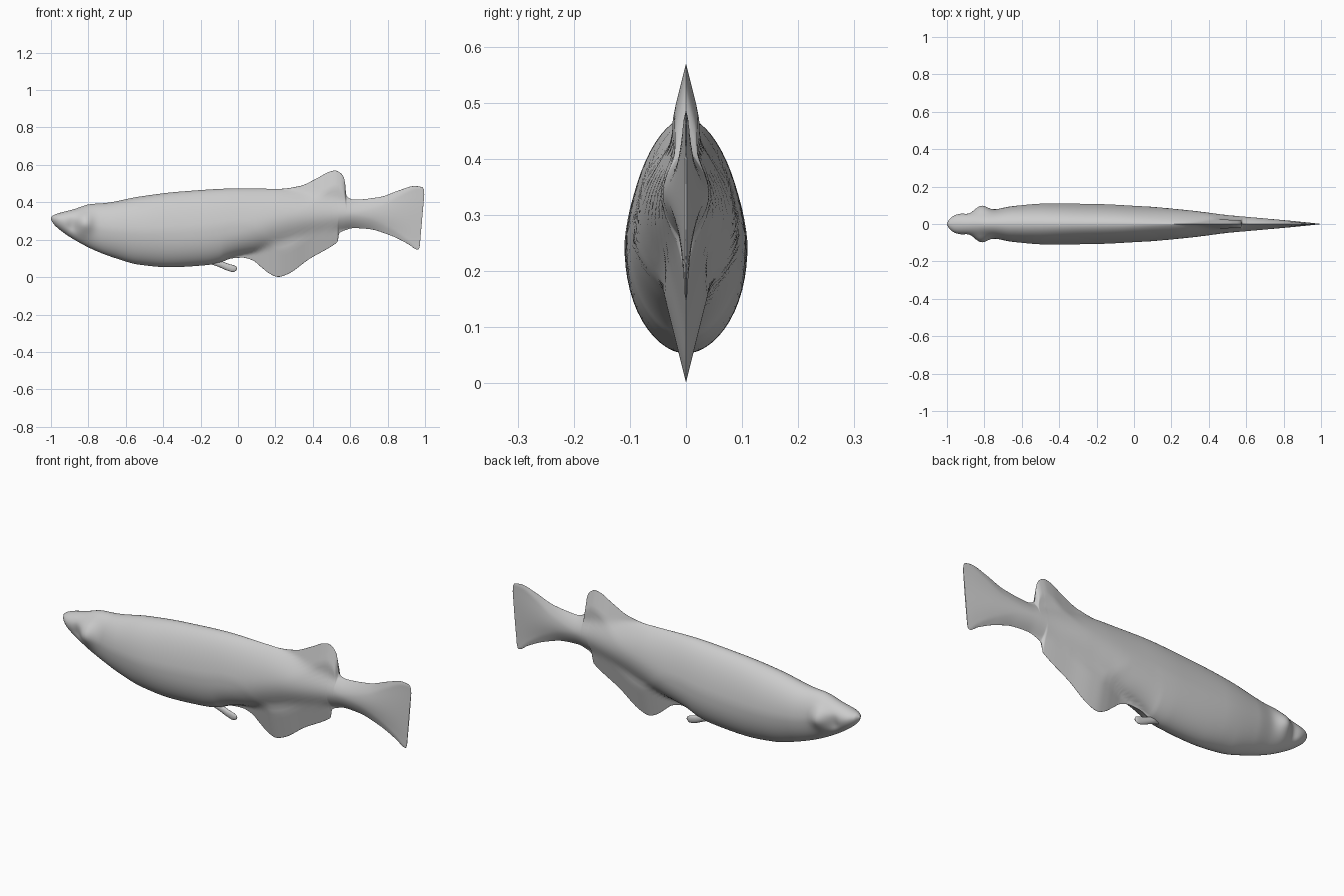
import bpy, bmesh, math

if "Cube" in bpy.data.objects:
    bpy.data.objects.remove(bpy.data.objects["Cube"])


def curve(pts):
    """Smooth monotone curve through (x, value) points."""
    n = len(pts)
    d = [(pts[i + 1][1] - pts[i][1]) / (pts[i + 1][0] - pts[i][0]) for i in range(n - 1)]
    m = [d[0]] + [2 * a * b / (a + b) if a * b > 0 else 0 for a, b in zip(d, d[1:])] + [d[-1]]

    def f(x):
        x = min(max(x, pts[0][0]), pts[-1][0])
        i = 0
        while i < n - 2 and x > pts[i + 1][0]:
            i += 1
        h = pts[i + 1][0] - pts[i][0]
        t = (x - pts[i][0]) / h
        return ((1 + 2 * t) * (1 - t) ** 2 * pts[i][1] + t * (1 - t) ** 2 * h * m[i]
                + t * t * (3 - 2 * t) * pts[i + 1][1] + t * t * (t - 1) * h * m[i + 1])
    return f


# Side outline, fins included
top = curve([(-1, .32), (-.985, .332), (-.875, .364), (-.79, .39), (-.71, .396), (-.53, .43),
             (-.31, .457), (0, .474), (.22, .472), (.33, .487), (.425, .53), (.49, .564),
             (.52, .57), (.55, .555), (.568, .525), (.574, .49), (.579, .435), (.62, .414),
             (.757, .428), (.864, .465), (.944, .487), (.985, .481), (.997, .462), (1, .44)])
bottom = curve([(-1, .307), (-.985, .283), (-.94, .243), (-.875, .2), (-.77, .145), (-.66, .103),
                (-.53, .067), (-.37, .053), (-.17, .064), (-.09, .08), (-.035, .1), (.024, .104),
                (.078, .09), (.125, .053), (.17, .018), (.215, .001), (.265, .016), (.38, .096),
                (.525, .182), (.533, .19), (.54, .232), (.57, .25), (.62, .262), (.7, .257),
                (.81, .225), (.917, .178), (.985, .147), (.997, .15), (1, .165)])
# Thick part of the body between the fins, its half width, widest height and roundness
core_top = curve([(.2, .472), (.3, .468), (.45, .45), (.58, .42), (.62, .414), (.66, .6)])
core_bottom = curve([(-.15, 0), (-.09, .08), (0, .115), (.1, .135), (.2, .165), (.4, .21),
                     (.55, .25), (.62, .262), (.66, 0)])
width = curve([(-1, .004), (-.985, .028), (-.95, .05), (-.9, .06), (-.85, .066), (-.75, .075),
               (-.65, .093), (-.45, .107), (-.2, .104), (0, .095), (.3, .07), (.5, .046),
               (.6, .037), (.8, .02), (1, .002)])
middle = curve([(-1, .313), (-.85, .285), (-.6, .25), (-.3, .225), (0, .25), (.3, .32),
                (.6, .337), (1, .32)])
power = curve([(-1, .52), (-.1, .55), (.2, .75), (.4, 1.1), (1, 1)])


def bump(x, z, cx, cz, sx, sz):
    return math.exp(-((x - cx) / sx) ** 2 - ((z - cz) / sz) ** 2)


def half_thickness(x, z):
    t, b, w, c = top(x), bottom(x), width(x), middle(x)
    ct, cb = min(t, core_top(x)) if x > .2 else t, max(b, core_bottom(x))
    u = (z - c) / (ct - c if z > c else c - cb)
    body = w * max(0, 1 - u * u) ** power(x)
    edge = max(0, min(t - z, z - b))
    fin = min(.25 * edge, .5 * w)
    y = (body ** 3 + fin ** 3) ** (1 / 3)
    # eye bulge and the hollow in front of it
    y += min(1, edge / .05) * (.028 * bump(x, z, -.815, .29, .042, .055)
                               - .012 * bump(x, z, -.885, .275, .028, .04))
    return max(y, 0)


def loft(name, rings, mat):
    bm = bmesh.new()
    loops = [[bm.verts.new(p) for p in r] for r in rings]
    n = len(loops[0])
    for a, b in zip(loops, loops[1:]):
        for i in range(n):
            bm.faces.new((a[i], a[(i + 1) % n], b[(i + 1) % n], b[i]))
    bm.faces.new(loops[0])
    bm.faces.new(loops[-1])
    bmesh.ops.recalc_face_normals(bm, faces=bm.faces)
    me = bpy.data.meshes.new(name)
    bm.to_mesh(me)
    bm.free()
    me.materials.append(mat)
    me.shade_smooth()
    ob = bpy.data.objects.new(name, me)
    bpy.context.collection.objects.link(ob)
    return ob


grey = bpy.data.materials.new("plain grey")
grey.diffuse_color = (.6, .6, .6, 1)
grey.use_nodes = True
grey.node_tree.nodes["Principled BSDF"].inputs["Base Color"].default_value = grey.diffuse_color

# Body with dorsal, anal and tail fins; stations are closer where the outline turns
xs, x = [], -1.0
while x < 1:
    xs.append(x)
    x += .003 if x < -.96 or .5 < x < .6 or x > .975 else .01
xs.append(1.0)
HALF = 28
rings = []
for x in xs:
    t, b = top(x), bottom(x)
    slant = max(0, (x - .8) / .2) ** 2 * .03
    ring = []
    for i in range(2 * HALF):
        a = math.pi * i / HALF
        z = (t + b) / 2 + (t - b) / 2 * math.cos(a)
        y = half_thickness(x, z) if i % HALF else 0
        ring.append((x - slant * (1 - (z - .147) / .34), y if i < HALF else -y, z))
    rings.append(ring)
loft("fish_body", rings, grey)

# Small pelvic fin swept back under the belly
rings = []
for x, z, r, w in [(-.16, .09, .014, .012), (-.1, .072, .016, .012), (-.06, .055, .017, .01),
                   (-.03, .046, .018, .008), (-.015, .043, .015, .006), (-.007, .041, .006, .003)]:
    rings.append([(x + .35 * r * math.cos(a), w * math.sin(a), z + r * math.cos(a))
                  for a in [math.tau * i / 16 for i in range(16)]])
loft("pelvic_fin", rings, grey)
